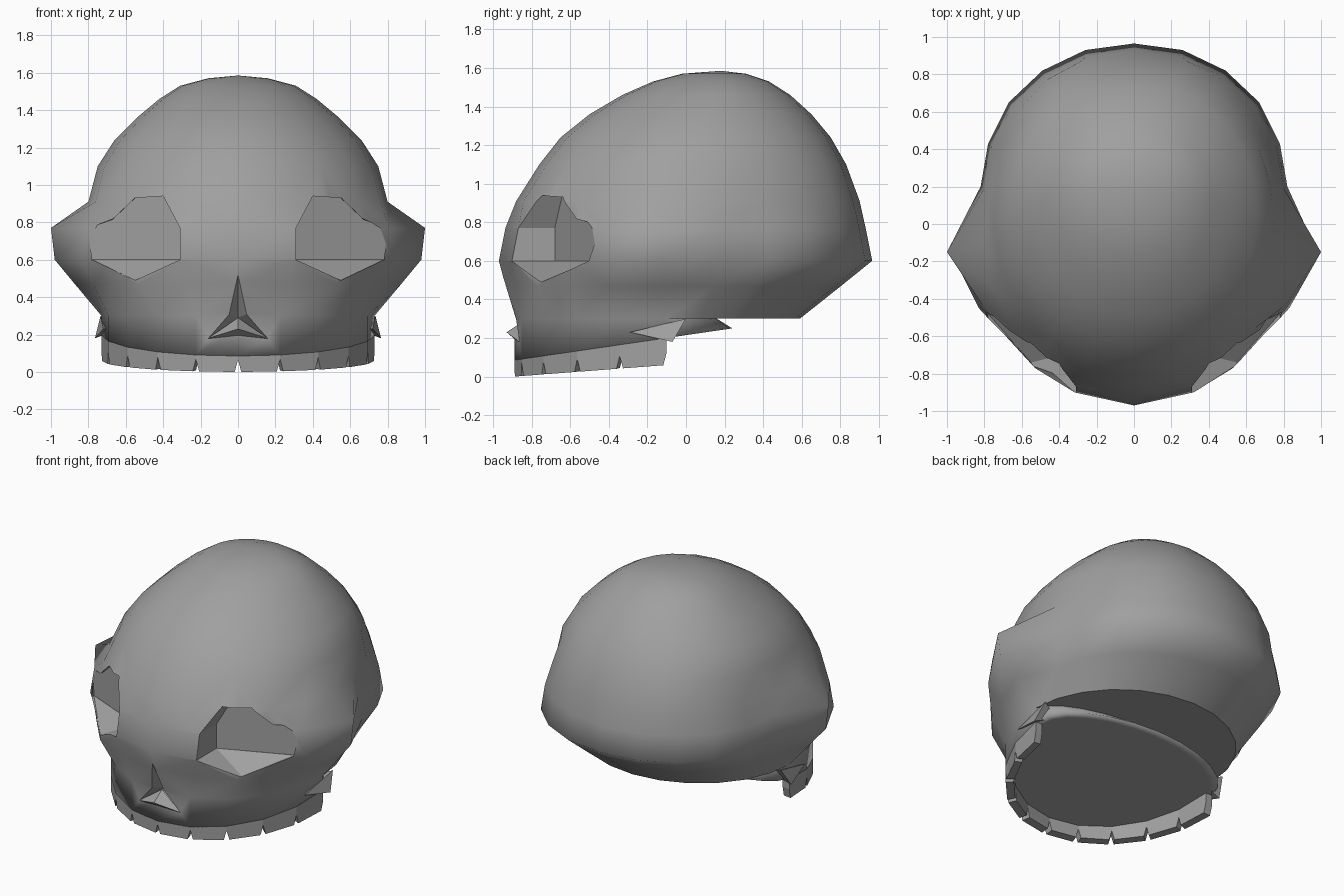
import bpy, bmesh
from math import sin, cos, radians
from mathutils import Vector

old = bpy.data.objects.get("Cube")
if old:
    bpy.data.objects.remove(old, do_unlink=True)

bone = bpy.data.materials.new("bone_grey")
bone.use_nodes = True
COLOUR = (0.35, 0.35, 0.35, 1)
bone.diffuse_color = COLOUR
bone.node_tree.nodes["Principled BSDF"].inputs["Base Color"].default_value = COLOUR


def finish(name, bm):
    bmesh.ops.recalc_face_normals(bm, faces=bm.faces)
    me = bpy.data.meshes.new(name)
    bm.to_mesh(me)
    bm.free()
    me.materials.append(bone)
    ob = bpy.data.objects.new(name, me)
    bpy.context.collection.objects.link(ob)
    return ob


def prism(name, front, back):
    """Closed solid between two matching outlines."""
    bm = bmesh.new()
    a = [bm.verts.new(p) for p in front]
    b = [bm.verts.new(p) for p in back]
    n = len(a)
    bm.faces.new(a)
    bm.faces.new(b[::-1])
    for i in range(n):
        j = (i + 1) % n
        bm.faces.new((a[i], b[i], b[j], a[j]))
    return finish(name, bm)


def hull(name, points):
    bm = bmesh.new()
    for p in points:
        bm.verts.new(p)
    bmesh.ops.convex_hull(bm, input=bm.verts)
    return finish(name, bm)


# Rings run front -> left side -> back -> right side; 5 steps front, 6 steps back
HALF = 11
N = 2 * HALF


def mirrored(half):
    return half + [(-x, y) for x, y in half[-2:0:-1]]


def oval(front, back, width, mid, rear_power=1):
    half = []
    for i in range(HALF + 1):
        a = radians(18 * i) if i <= 5 else radians(90 + 15 * (i - 5))
        reach = mid - front if i <= 5 else back - mid
        spread = sin(a) if i <= 5 else abs(sin(a)) ** rear_power
        half.append((width * spread if 0 < i < HALF else 0, mid - reach * cos(a)))
    return mirrored(half)


# Widest outline, pointed at the temples
brow = [(0, -.97), (.32, -.9), (.56, -.73), (.71, -.58), (.83, -.45), (.98, -.15),
        (.82, .2), (.78, .43), (.67, .65), (.49, .82), (.26, .93), (0, .965)]
temple = [(x * .975, y * .965) for x, y in brow]
temple[5] = (1, -.15)

# Cheek outline: between brow and base, fuller under the eyes
base_outline = oval(-.89, .59, .73, -.1)
swell = {2: 1.05, 3: 1.03}
cheek = [Vector(p).lerp(Vector(q), .43) * swell.get(i, 1)
         for i, (p, q) in enumerate(zip(brow, base_outline))]
cheek = [(v.x, v.y) for v in cheek]

levels = [(.3, base_outline), (.47, mirrored(cheek)),
          (.6, mirrored(brow)), (.77, mirrored(temple))]
for z, front, back, width, mid, power in [
        (.91, -.88, .9, .8, -.1, .75), (1.1, -.76, .83, .75, 0, .85),
        (1.24, -.65, .75, .66, .06, .9), (1.36, -.5, .65, .54, .1, .95),
        (1.46, -.33, .54, .42, .14, 1), (1.53, -.17, .43, .31, .16, 1),
        (1.57, -.02, .31, .16, .17, 1)]:
    levels.append((z, oval(front, back, width, mid, power)))


def palate_z(y):
    return .085 + .146 * (y + .89)


# Cranium with the upper jaw hanging below its front half
bm = bmesh.new()
rings = [[bm.verts.new((x, y, z)) for x, y in pts] for z, pts in levels]


def band(lo, hi):
    for i in range(N):
        j = (i + 1) % N
        bm.faces.new((lo[i], lo[j], hi[j], hi[i])).smooth = True


for lo, hi in zip(rings, rings[1:]):
    band(lo, hi)
crown = bm.verts.new((0, .18, 1.585))
for i in range(N):
    bm.faces.new((rings[-1][i], rings[-1][(i + 1) % N], crown)).smooth = True

base = rings[0]
jaw = [bm.verts.new((x, y, palate_z(y))) for x, y in oval(-.89, .24, .73, -.1)]
palate = [bm.verts.new((x, y, palate_z(y))) for x, y in oval(-.83, .18, .67, -.1)]
step = oval(-.89, .16, .71, -.1)
rear = range(6, N - 5)
jaw_top = [base[i] if i not in rear else bm.verts.new((*step[i], .3)) for i in range(N)]
band(jaw, jaw_top)
band(palate, jaw)
bm.faces.new(palate)
for i in range(5, N - 5):
    ends = [base[i], base[i + 1], jaw_top[i + 1], jaw_top[i]]
    bm.faces.new(list(dict.fromkeys(ends)))
skull = finish("skull", bm)

# Eye sockets: back wall turned outward, then a sloping lower lip
cutters = []
outer = [(.31, .6), (.31, .77), (.4, .94), (.55, .94), (.675, .855), (.8, .77), (.78, .6)]
inner = [(.31, .6), (.31, .77), (.4, .94), (.55, .93), (.67, .815), (.8, .77), (.78, .6)]
lip = [(.31, -.91, .6), (.31, -.68, .6), (.78, -.48, .6), (.55, -.74, .49),
       (.31, -1.2, .6), (.78, -1.2, .6), (.55, -1.2, .49)]
for s in (1, -1):
    cutters.append(prism("socket_cutter",
                         [(s * x, -1.2, z) for x, z in outer],
                         [(s * x, -.68 + .43 * (x - .31), z) for x, z in inner]))
    cutters.append(hull("lip_cutter", [(s * x, y, z) for x, y, z in lip]))

# Nose opening: a cone through the rim points
deep = Vector((0, -.8, .29))
nose = [Vector(p) for p in [(0, -.93, .49), (.05, -.89, .31), (.16, -.865, .18),
                            (0, -.89, .23), (-.16, -.865, .18), (-.05, -.89, .31)]]
cutters.append(prism("nose_cutter", *[[deep + (p - deep) * k for p in nose]
                                      for k in (2, .05)]))

for c in cutters:
    m = skull.modifiers.new("cut", 'BOOLEAN')
    m.operation, m.solver, m.object = 'DIFFERENCE', 'EXACT', c
    c.hide_render = True
graph = bpy.context.evaluated_depsgraph_get()
carved = bpy.data.meshes.new_from_object(skull.evaluated_get(graph))
skull.modifiers.clear()
skull.data = carved
for c in cutters:
    bpy.data.objects.remove(c, do_unlink=True)

# Ridge under the nose
hull("nose_ridge", [(.16, -.865, .18), (-.16, -.865, .18), (0, -.93, .23),
                    (0, -.84, .29), (0, -.86, .17)])

# Cheek hooks at the ends of the jaw
for side, s in (("left", 1), ("right", -1)):
    hull(side + "_cheek_hook", [(s * .72, -.29, .23), (s * .735, 0, .3),
                                (s * .765, -.07, .18), (s * .6, -.05, .24)])

# Teeth: ten plates round the arch with notched corners
centre = Vector((0, -.1, 0))
for k in range(10):
    p, q = [Vector((.73 * cos(t), -.1 - .79 * sin(t), 0))
            for t in (radians(18 * k), radians(18 * (k + 1)))]
    notch = .018 / (q - p).length
    face = []
    for t, level in ((0, 2), (0, 1), (notch, 0), (1 - notch, 0), (1, 1), (1, 2)):
        v = p.lerp(q, t)
        tip = .06 * (v.y + .89) / .79
        v.z = (tip, tip + .065, palate_z(v.y) + .002)[level]
        face.append(v)
    back = []
    for v in face:
        w = centre + (Vector((v.x, v.y, 0)) - centre) * .93
        back.append((w.x, w.y, v.z + .005))
    prism("tooth_%d" % (k + 1), face, back)
